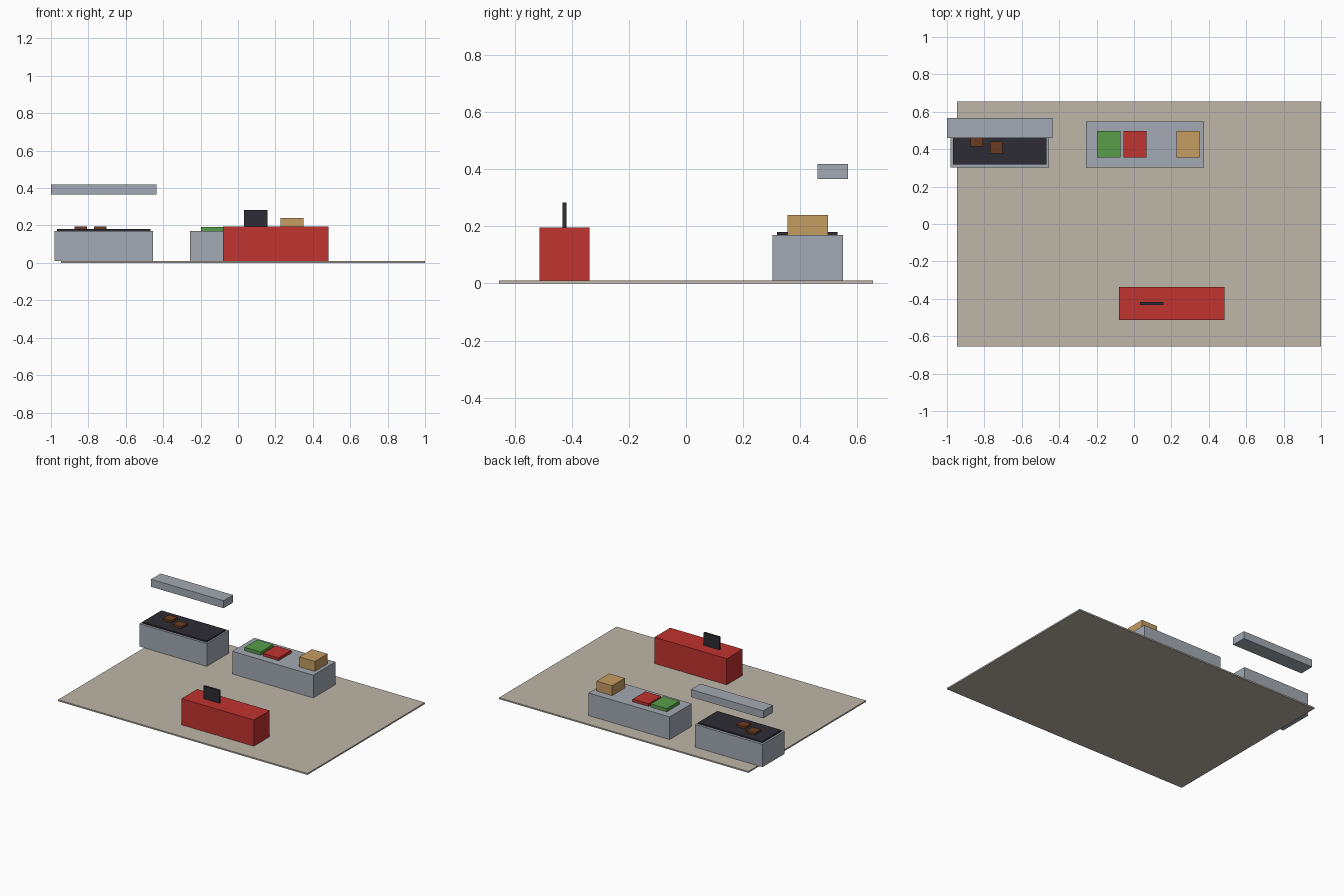
import bpy

default_cube = bpy.data.objects.get("Cube")
if default_cube:
    bpy.data.objects.remove(default_cube, do_unlink=True)


def to_linear(channel):
    value = channel / 255
    return value / 12.92 if value <= 0.04045 else ((value + 0.055) / 1.055) ** 2.4


def make_material(name, red, green, blue):
    colour = (to_linear(red), to_linear(green), to_linear(blue), 1)
    material = bpy.data.materials.new(name)
    material.use_nodes = True
    material.diffuse_color = colour
    shader = material.node_tree.nodes["Principled BSDF"]
    shader.inputs["Base Color"].default_value = colour
    return material


floor_beige = make_material("floor beige", 190, 182, 168)
steel = make_material("steel grey", 163, 170, 179)
charcoal = make_material("charcoal", 44, 44, 52)
counter_red = make_material("counter red", 192, 51, 46)
leaf_green = make_material("leaf green", 88, 158, 73)
bread_tan = make_material("bread tan", 197, 157, 97)
meat_brown = make_material("meat brown", 106, 59, 30)


def box(name, material, x_range, y_range, z_range):
    """Add a box that fills the given range on each axis."""
    ranges = (x_range, y_range, z_range)
    centre = [(low + high) / 2 for low, high in ranges]
    bpy.ops.mesh.primitive_cube_add(size=1, location=centre)
    part = bpy.context.object
    part.name = name
    part.scale = [high - low for low, high in ranges]
    bpy.ops.object.transform_apply(location=False, rotation=False, scale=True)
    part.data.materials.append(material)
    return part


floor_top = 0.01
bench_top = 0.17
griddle_top = 0.18
counter_top = 0.195
bench_depth = (0.303, 0.549)
tray_depth = (0.356, 0.497)

# Floor slab
box("floor", floor_beige, (-0.945, 1.0), (-0.655, 0.655), (0, floor_top))

# Grill station with hot plate, patties and floating hood
box("grill_base", steel, (-0.982, -0.455), bench_depth, (floor_top, bench_top))
box("griddle_plate", charcoal, (-0.968, -0.467), (0.319, 0.531), (bench_top, griddle_top))
patty_size = 0.066
for side, x, y in (("right", -0.841, 0.447), ("left", -0.737, 0.409)):
    half = patty_size / 2
    box("patty_" + side, meat_brown, (x - half, x + half), (y - half, y + half),
        (griddle_top, griddle_top + 0.015))
box("extractor_hood", steel, (-1.0, -0.435), (0.461, 0.567), (0.365, 0.418))

# Preparation bench with ingredients
box("prep_bench", steel, (-0.257, 0.375), bench_depth, (floor_top, bench_top))
box("lettuce_tray", leaf_green, (-0.199, -0.073), tray_depth, (bench_top, 0.193))
box("tomato_tray", counter_red, (-0.056, 0.068), tray_depth, (bench_top, 0.189))
box("bun_box", bread_tan, (0.228, 0.35), tray_depth, (bench_top, 0.24))

# Serving counter with upright screen
box("serving_counter", counter_red, (-0.081, 0.483), (-0.513, -0.338), (floor_top, counter_top))
box("order_screen", charcoal, (0.033, 0.158), (-0.433, -0.418), (counter_top, 0.284))
